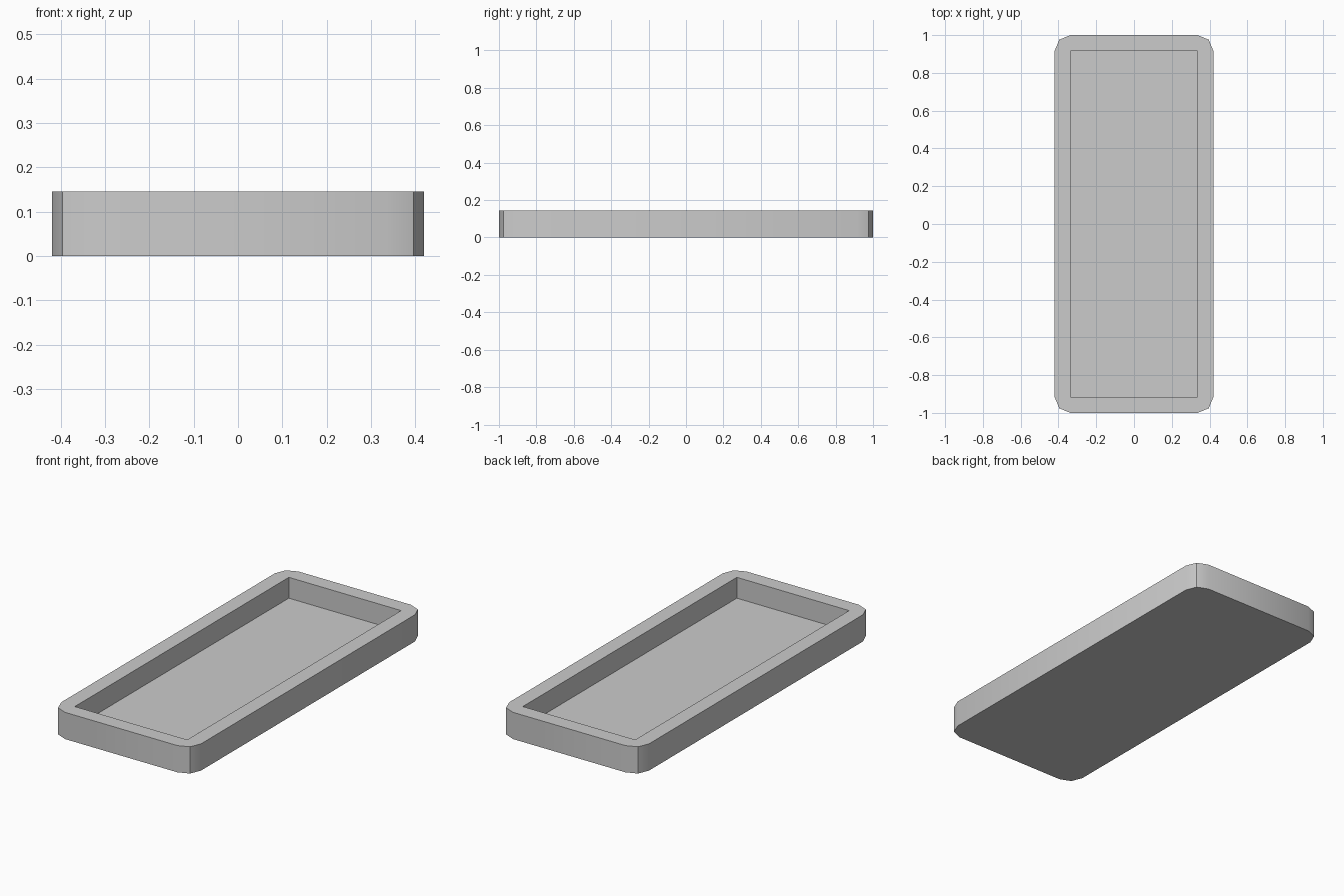
import bpy
import bmesh
import math

cube = bpy.data.objects.get("Cube")
if cube:
    bpy.data.objects.remove(cube, do_unlink=True)

HALF_X, HALF_Y, HEIGHT = 0.42, 1.0, 0.145
RIM = 0.083
FLOOR = 0.032

# Single grey material
grey = bpy.data.materials.new("light_grey")
grey.use_nodes = True
colour = (0.6, 0.6, 0.6, 1)
grey.diffuse_color = colour
grey.node_tree.nodes["Principled BSDF"].inputs["Base Color"].default_value = colour


def rectangle(x, y):
    return [(-x, -y), (x, -y), (x, y), (-x, y)]


def rounded_outline(x, y, radius, segments=2):
    """Rectangle outline with faceted round corners, anticlockwise."""
    points = []
    for i, (cx, cy) in enumerate(rectangle(x - radius, y - radius)):
        for k in range(segments + 1):
            a = math.pi * (1 + i / 2 + k / segments / 2)
            points.append((cx + radius * math.cos(a), cy + radius * math.sin(a)))
    return points


def ring(bm, outline, z):
    return [bm.verts.new((x, y, z)) for x, y in outline]


def wall(bm, low, high):
    n = len(low)
    for i in range(n):
        j = (i + 1) % n
        bm.faces.new((low[i], low[j], high[j], high[i]))


bm = bmesh.new()
outer = rounded_outline(HALF_X, HALF_Y, RIM)
inner = rectangle(HALF_X - RIM, HALF_Y - RIM)

# Underside and outer wall
base = ring(bm, outer, 0)
top = ring(bm, outer, HEIGHT)
bm.faces.new(base[::-1])
wall(bm, base, top)

# Recess floor and inner wall
floor = ring(bm, inner, FLOOR)
lip = ring(bm, inner, HEIGHT)
bm.faces.new(floor)
wall(bm, lip, floor)

# Rim: a corner fan and a straight strip for each side
for i in range(4):
    a, b, c = top[3 * i:3 * i + 3]
    bm.faces.new((lip[i], a, b))
    bm.faces.new((lip[i], b, c))
    bm.faces.new((lip[i], c, top[(3 * i + 3) % 12], lip[(i + 1) % 4]))

bmesh.ops.recalc_face_normals(bm, faces=bm.faces[:])
mesh = bpy.data.meshes.new("tray")
bm.to_mesh(mesh)
bm.free()
mesh.materials.append(grey)
tray = bpy.data.objects.new("tray", mesh)
bpy.context.collection.objects.link(tray)

# Soften the shallow corner facets, keep the rest sharp
bpy.context.view_layer.objects.active = tray
tray.select_set(True)
bpy.ops.object.shade_smooth_by_angle(angle=math.radians(30))
